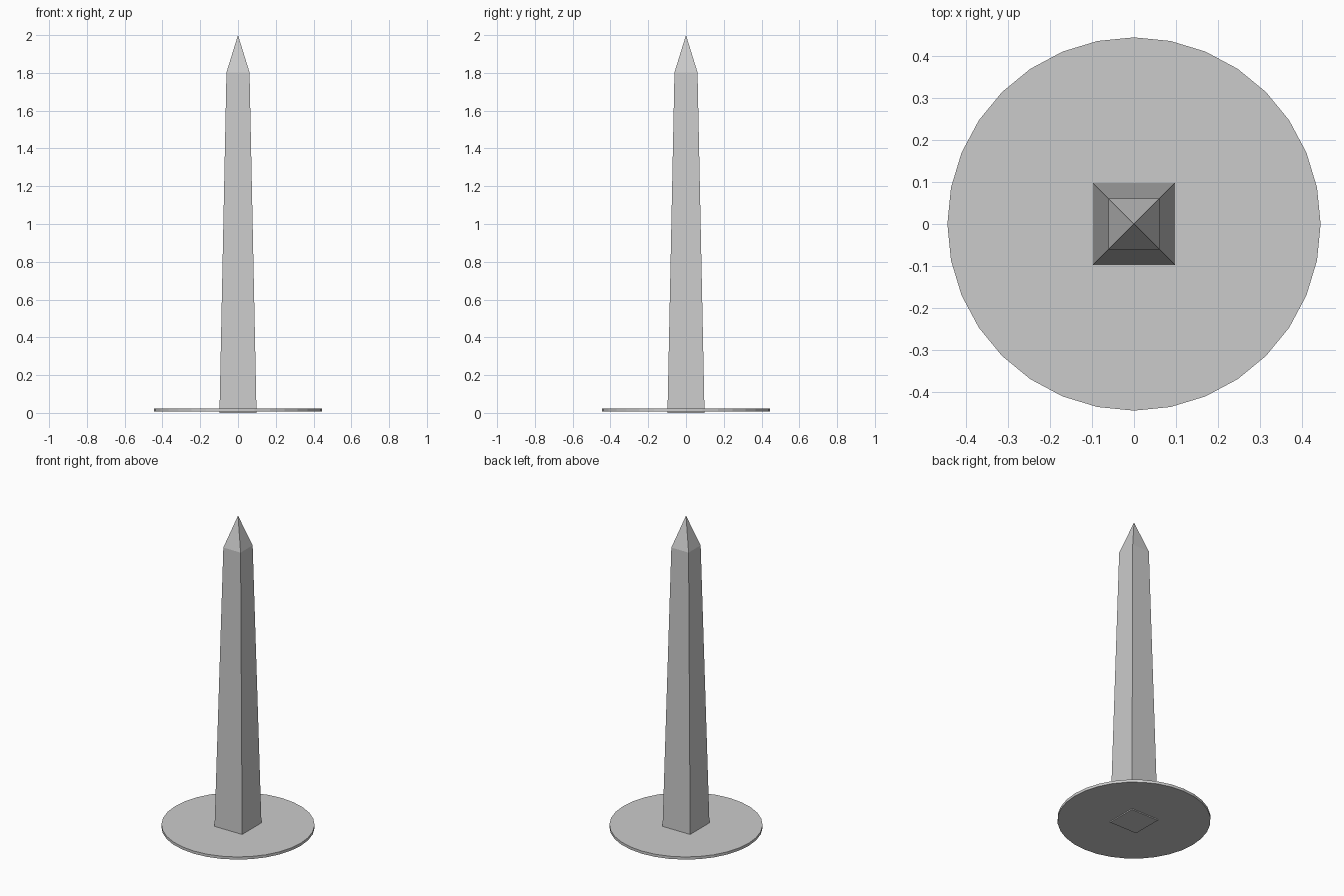
import bpy, bmesh, math

if "Cube" in bpy.data.objects:
    bpy.data.objects.remove(bpy.data.objects["Cube"])


def make_object(name, bm):
    bmesh.ops.recalc_face_normals(bm, faces=bm.faces)
    mesh = bpy.data.meshes.new(name)
    bm.to_mesh(mesh)
    bm.free()
    obj = bpy.data.objects.new(name, mesh)
    bpy.context.collection.objects.link(obj)
    return obj


# Round base plate, slightly above the foot of the shaft
bm = bmesh.new()
bottom, top, radius = 0.007, 0.024, 0.444
bmesh.ops.create_cone(bm, cap_ends=True, segments=32,
                      radius1=radius, radius2=radius, depth=top - bottom)
bmesh.ops.translate(bm, verts=bm.verts, vec=(0, 0, (top + bottom) / 2))
make_object("base_plate", bm)

# Tapered square shaft with a pyramid tip
bm = bmesh.new()
rings = []
for half, z in ((0.098, 0.0), (0.061, 1.803)):
    rings.append([bm.verts.new((sx * half, sy * half, z))
                  for sx, sy in ((-1, -1), (1, -1), (1, 1), (-1, 1))])
low, high = rings
tip = bm.verts.new((0, 0, 2.0))
bm.faces.new(low[::-1])
for i in range(4):
    j = (i + 1) % 4
    bm.faces.new((low[i], low[j], high[j], high[i]))
    bm.faces.new((high[i], high[j], tip))
make_object("obelisk_shaft", bm)
